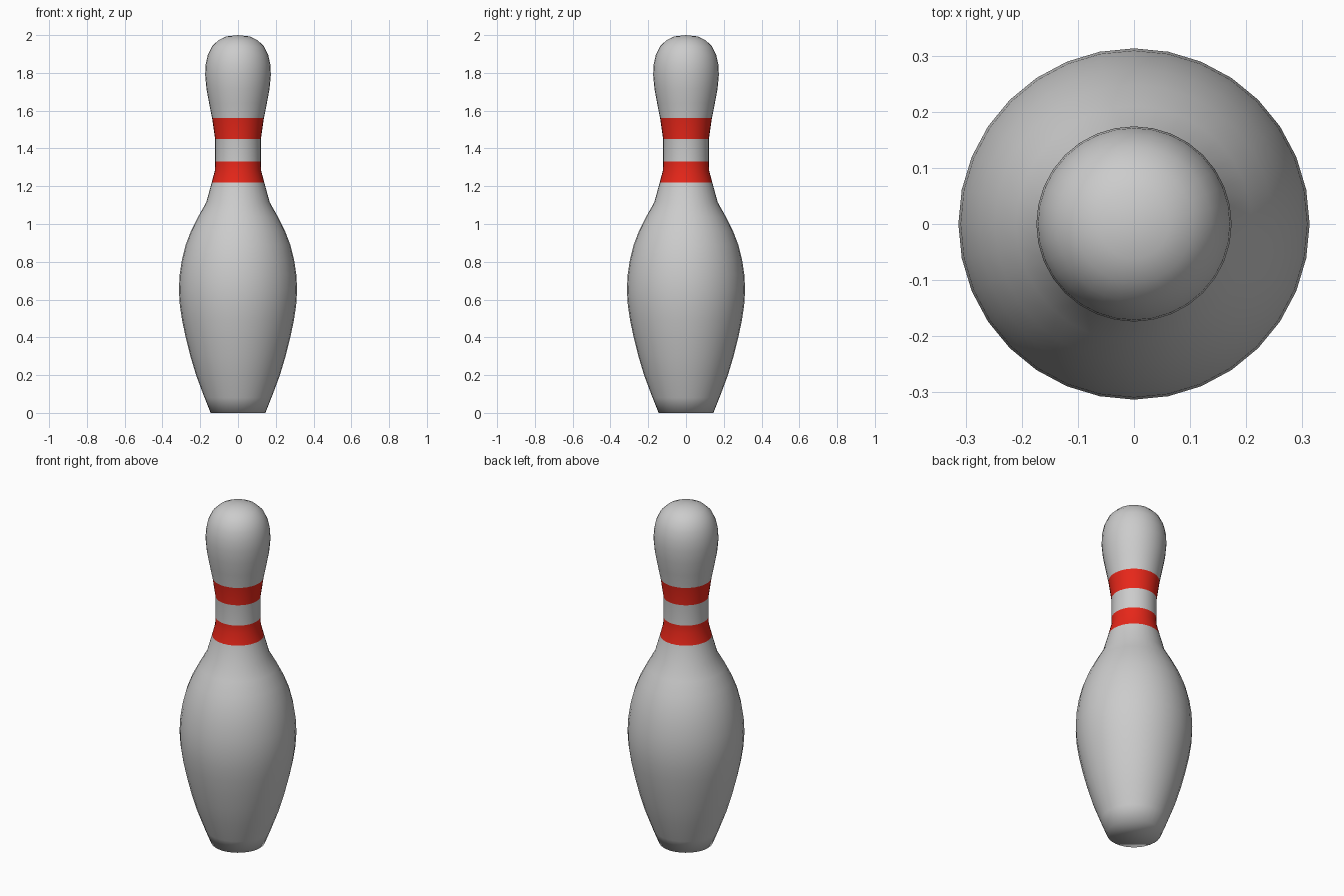
import bpy
import bmesh
from math import cos, sin, tau

if "Cube" in bpy.data.objects:
    bpy.data.objects.remove(bpy.data.objects["Cube"])

SIDES = 32

# Lathe profile (radius, height) from base to crown
PROFILE = [
    (0.145, 0.0), (0.177, 0.08), (0.222, 0.20), (0.252, 0.30), (0.277, 0.40),
    (0.296, 0.49), (0.308, 0.57), (0.313, 0.65), (0.309, 0.73), (0.297, 0.81),
    (0.277, 0.89), (0.248, 0.965), (0.210, 1.04), (0.168, 1.115),
    (0.139, 1.22), (0.122, 1.285), (0.121, 1.33), (0.121, 1.45),
    (0.137, 1.56), (0.153, 1.64), (0.167, 1.715), (0.174, 1.79),
    (0.171, 1.845), (0.160, 1.895), (0.138, 1.94), (0.105, 1.972),
    (0.062, 1.993),
]
TOP = 2.0
STRIPES = [(1.22, 1.33), (1.45, 1.56)]

bm = bmesh.new()

# Rings of the lathed body
rings = [[bm.verts.new((r * cos(tau * i / SIDES), r * sin(tau * i / SIDES), z))
          for i in range(SIDES)] for r, z in PROFILE]

# Side walls, with the two neck stripes in the second material slot
for (r0, z0), (r1, z1), low, high in zip(PROFILE, PROFILE[1:], rings, rings[1:]):
    mid = (z0 + z1) / 2
    striped = any(a < mid < b for a, b in STRIPES)
    for i in range(SIDES):
        j = (i + 1) % SIDES
        face = bm.faces.new((low[i], low[j], high[j], high[i]))
        face.material_index = int(striped)

# Flat base and rounded crown
bm.faces.new(rings[0][::-1])
tip = bm.verts.new((0, 0, TOP))
for i in range(SIDES):
    bm.faces.new((rings[-1][i], rings[-1][(i + 1) % SIDES], tip))

for face in bm.faces:
    face.smooth = True

mesh = bpy.data.meshes.new("bowling_pin")
bm.to_mesh(mesh)
bm.free()

# Plain body slot, red stripe slot
red = bpy.data.materials.new("red_stripe")
red.diffuse_color = (0.8, 0.02, 0.01, 1)
red.use_nodes = True
red.node_tree.nodes["Principled BSDF"].inputs["Base Color"].default_value = red.diffuse_color
mesh.materials.append(None)
mesh.materials.append(red)

pin = bpy.data.objects.new("bowling_pin", mesh)
bpy.context.collection.objects.link(pin)
